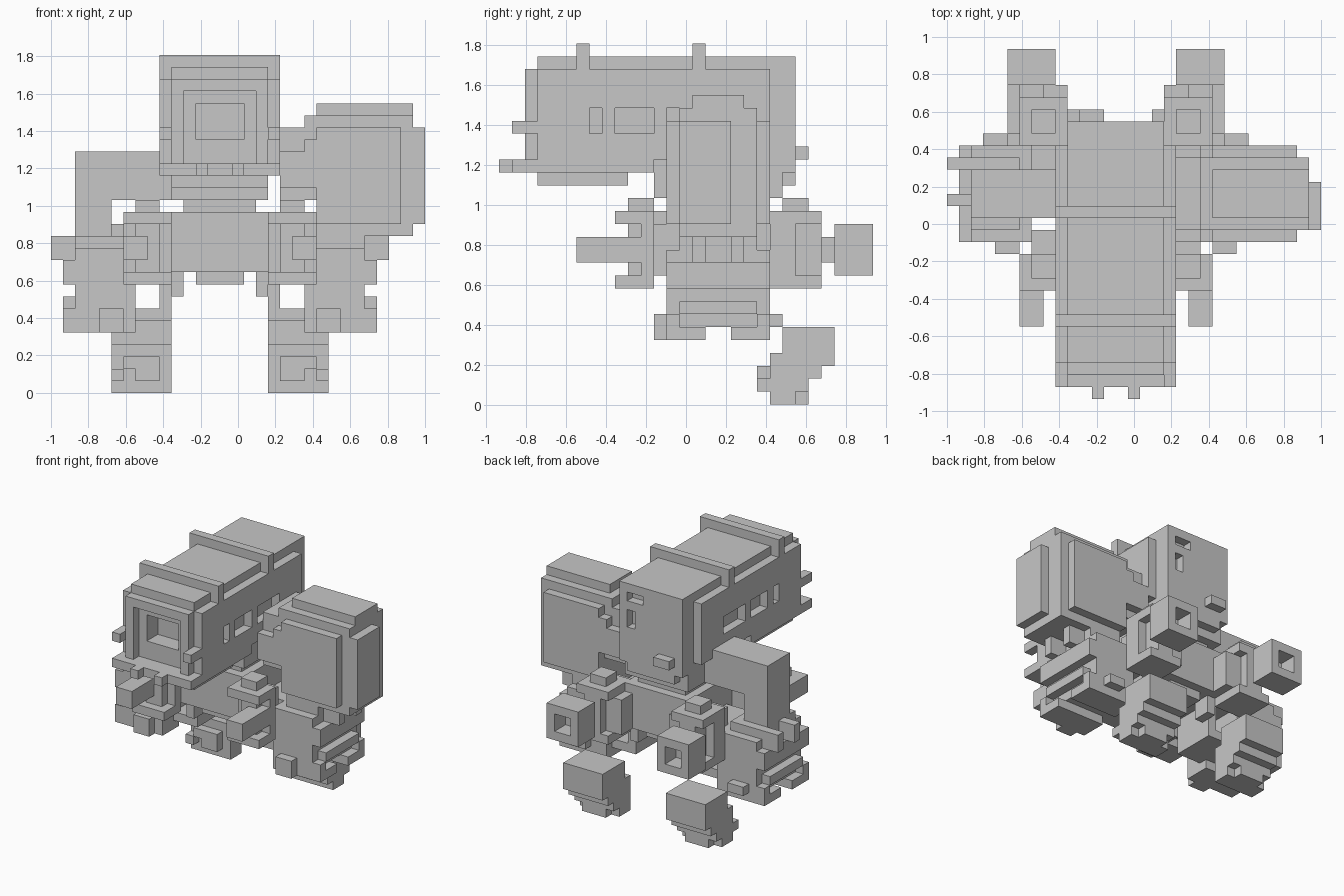
import bpy, bmesh
from mathutils import Vector

if "Cube" in bpy.data.objects:
    bpy.data.objects.remove(bpy.data.objects["Cube"])

UNIT = 2 / 31          # one block of the grid
ORIGIN = Vector((-1, -14.5 * UNIT, 0))
MIDDLE = 28            # mirror sum of the body, in blocks

grey = bpy.data.materials.new("plain_grey")
grey.use_nodes = True
grey.diffuse_color = (0.57, 0.57, 0.57, 1)
grey.node_tree.nodes["Principled BSDF"].inputs["Base Color"].default_value = grey.diffuse_color


def cells(box):
    x0, x1, y0, y1, z0, z1 = box
    return {(x, y, z) for x in range(x0, x1) for y in range(y0, y1) for z in range(z0, z1)}


def part(name, boxes, cuts=(), mirrored=False):
    """Join boxes (x0, x1, y0, y1, z0, z1), carve the cuts, and keep only the skin."""
    solid = set().union(*map(cells, boxes)) - set().union(*map(cells, cuts))
    if mirrored:
        solid = {(MIDDLE - 1 - x, y, z) for x, y, z in solid}
    bm = bmesh.new()
    corners = {}

    def corner(p):
        if p not in corners:
            corners[p] = bm.verts.new(ORIGIN + Vector(p) * UNIT)
        return corners[p]

    for cell in solid:
        for axis in range(3):
            for side in (0, 1):
                near = list(cell)
                near[axis] += 2 * side - 1
                if tuple(near) in solid:
                    continue
                ring = []
                for u, v in ((0, 0), (1, 0), (1, 1), (0, 1)):
                    p = list(cell)
                    p[axis] += side
                    p[(axis + 1) % 3] += u
                    p[(axis + 2) % 3] += v
                    ring.append(corner(tuple(p)))
                bm.faces.new(ring if side else ring[::-1])
    bmesh.ops.dissolve_limit(bm, angle_limit=0.01, verts=bm.verts, edges=bm.edges)
    mesh = bpy.data.meshes.new(name)
    bm.to_mesh(mesh)
    bm.free()
    mesh.materials.append(grey)
    obj = bpy.data.objects.new(name, mesh)
    bpy.context.collection.objects.link(obj)


def pair(name, boxes, cuts=()):
    part("right_" + name, boxes, cuts)
    part("left_" + name, boxes, cuts, mirrored=True)


# Long head with ribs, side windows, framed front opening and rear vents
windows = [(x, x + 1, a, b, 21, 23) for x in (9, 18) for a, b in ((7, 8), (9, 12), (13, 17))]
part("head",
     [(10, 18, 3, 23, 18, 27), (9, 19, 3, 21, 19, 26), (10, 18, 2, 3, 19, 26),
      (9, 19, 6, 7, 18, 28), (9, 19, 15, 16, 18, 28)],
     windows + [(11, 17, 2, 3, 19, 25), (12, 16, 3, 5, 21, 24),
                (15, 17, 22, 23, 25, 26), (16, 17, 22, 23, 22, 24)])
part("chin", [(9, 19, 1, 12, 18, 19), (12, 13, 0, 1, 18, 19), (15, 16, 0, 1, 18, 19),
              (10, 18, 3, 10, 17, 18)])
pair("cheek_tab", [(9, 10, 1, 3, 21, 22)])
part("head_back_tab", [(11, 13, 23, 24, 19, 20), (11, 17, 22, 23, 17, 18)])

# Neck and torso
part("neck", [(10, 18, 12, 22, 16, 18), (11, 17, 13, 21, 15, 17)])
part("torso", [(10, 18, 12, 22, 10, 15), (12, 16, 13, 21, 9, 10)])
pair("hip_tab", [(10, 11, 13, 15, 8, 10), (10, 11, 19, 21, 8, 10)])

# Large shoulder shell on the left
part("left_shoulder_shell",
     [(19, 22, 14, 20, 16, 22), (19, 21, 13, 21, 17, 20), (21, 22, 13, 21, 17, 21),
      (22, 29, 13, 21, 14, 22), (21, 30, 14, 20, 17, 23), (22, 30, 14, 20, 13, 23),
      (22, 30, 15, 19, 13, 24), (30, 31, 14, 18, 14, 22)])

# Plain bent shoulder on the right
part("right_shoulder", [(2, 10, 15, 19, 16, 20), (2, 5, 15, 19, 12, 16)])

# Blocky forearms with a stepped outer side
pair("forearm",
     [(2, 7, 13, 21, 6, 12), (2, 6, 14, 20, 12, 13), (1, 2, 13, 21, 9, 11),
      (1, 2, 14, 20, 7, 8), (5, 10, 15, 20, 10, 12)])
pair("fingers",
     [(1, 7, 13, 16, 5, 6), (1, 7, 18, 21, 5, 6), (4, 6, 12, 13, 5, 7),
      (3, 5, 21, 22, 6, 7), (1, 2, 13, 14, 5, 7), (1, 2, 20, 21, 5, 7)])
part("right_arm_tabs", [(0, 2, y, y + 1, 11, 13) for y in (16, 19)])
part("left_arm_tabs", [(26, 28, y, y + 1, 11, 13) for y in (15, 18)])
pair("inner_leg_link", [(7, 10, 15, 20, 6, 7), (9, 10, 15, 20, 7, 10)])

# Front pods, clamped open at the sides, with a square barrel
pair("front_pod",
     [(6, 10, 9, 12, 9, 15), (7, 9, 10, 12, 15, 16), (7, 10, 12, 14, 10, 14)],
     [(6, 7, 9, 11, 10, 14), (9, 10, 9, 11, 10, 14), (7, 9, 9, 10, 10, 14)])
pair("front_barrel", [(6, 8, 6, 11, 11, 13)])

# Rear pods, clamped the same way, with hollow thrusters
pair("rear_pod",
     [(6, 10, 21, 25, 9, 15), (10, 11, 21, 24, 10, 14),
      (7, 9, 22, 24, 15, 16), (7, 10, 19, 21, 10, 14)],
     [(6, 7, 23, 25, 10, 14), (9, 10, 24, 25, 10, 14)])
pair("thruster", [(5, 9, 26, 29, 10, 14), (6, 8, 25, 26, 11, 13)],
     [(6, 8, 27, 29, 11, 13)])

# Feet that step inward toward the ground, with toes
pair("foot",
     [(5, 10, 22, 26, 3, 6), (5, 10, 21, 25, 3, 4), (5, 10, 21, 25, 2, 3),
      (5, 10, 21, 24, 1, 2), (6, 9, 21, 24, 0, 1), (5, 10, 21, 23, 0, 1),
      (6, 9, 20, 21, 2, 3), (7, 9, 20, 21, 1, 2), (5, 6, 20, 21, 1, 2)])
